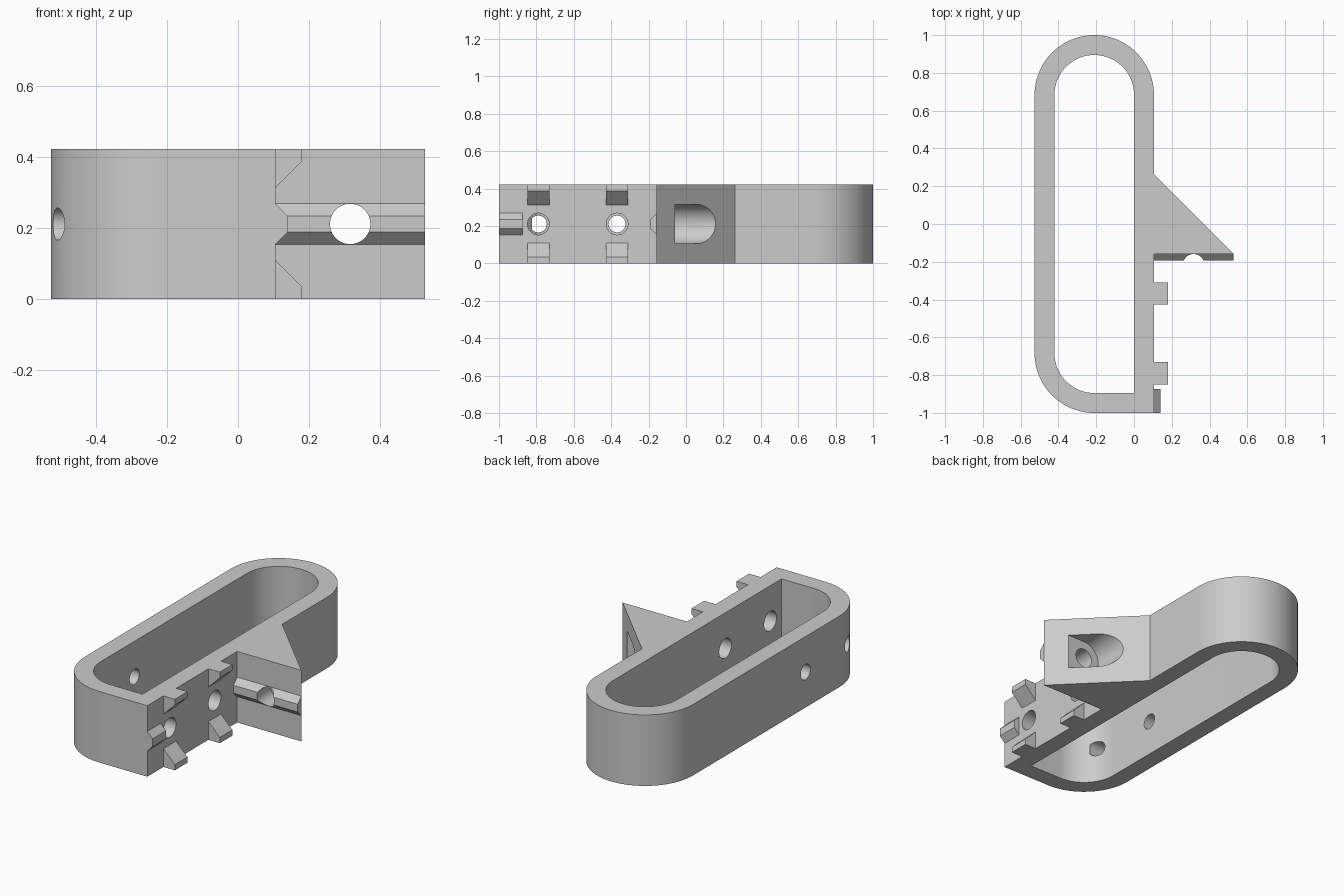
import bpy, bmesh
from math import sin, cos, radians

if "Cube" in bpy.data.objects:
    bpy.data.objects.remove(bpy.data.objects["Cube"], do_unlink=True)

# Work in millimetres from the part's corner, then scale and centre
LENGTH, WIDTH, HEIGHT = 190, 100, 40
SCALE = 2 / LENGTH
MID = HEIGHT / 2

grey = bpy.data.materials.new("plain grey")
grey.use_nodes = True
COLOUR = (0.6, 0.6, 0.6, 1)
grey.diffuse_color = COLOUR
grey.node_tree.nodes["Principled BSDF"].inputs["Base Color"].default_value = COLOUR


def arc(cx, cy, r, start, end, steps=32):
    angles = [radians(start + (end - start) * i / steps) for i in range(steps + 1)]
    return [(cx + r * cos(a), cy + r * sin(a)) for a in angles]


def prism(name, outline, axis, lo, hi):
    """Extrude a 2D outline along an axis from lo to hi."""
    def place(p, t):
        a, b = p
        x, y, z = {"x": (t, a, b), "y": (a, t, b), "z": (a, b, t)}[axis]
        return ((x - WIDTH / 2) * SCALE, (y - LENGTH / 2) * SCALE, z * SCALE)

    bm = bmesh.new()
    low = [bm.verts.new(place(p, lo)) for p in outline]
    high = [bm.verts.new(place(p, hi)) for p in outline]
    bm.faces.new(low)
    bm.faces.new(high)
    for i in range(len(outline)):
        j = (i + 1) % len(outline)
        bm.faces.new((low[i], low[j], high[j], high[i]))
    bmesh.ops.recalc_face_normals(bm, faces=bm.faces)
    mesh = bpy.data.meshes.new(name)
    bm.to_mesh(mesh)
    bm.free()
    mesh.materials.append(grey)
    obj = bpy.data.objects.new(name, mesh)
    bpy.context.collection.objects.link(obj)
    return obj


def activate(obj):
    bpy.ops.object.select_all(action="DESELECT")
    obj.select_set(True)
    bpy.context.view_layer.objects.active = obj


def cut(targets, cutter):
    cutter.hide_render = True
    for obj in targets:
        activate(obj)
        mod = obj.modifiers.new("cut", "BOOLEAN")
        mod.operation = "DIFFERENCE"
        mod.solver = "EXACT"
        mod.object = cutter
        bpy.ops.object.modifier_apply(modifier=mod.name)
    bpy.data.objects.remove(cutter, do_unlink=True)


def circle(cx, cy, r):
    return arc(cx, cy, r, 0, 360, 40)[:-1]


# Frame with the triangular bracket in the same outline
outline = ([(60, 0), (60, 80), (100, 80), (60, 120)]
           + arc(30, 160, 30, 0, 180, 48) + arc(30, 30, 30, 180, 270, 24))
frame = prism("frame_and_bracket", outline, "z", 0, HEIGHT)

# Long inner opening, square at one front corner
opening = ([(50, 10)] + arc(30, 160, 20, 0, 180, 48)
           + arc(30, 30, 20, 180, 270, 24))
cut([frame], prism("opening_cutter", opening, "z", -5, HEIGHT + 5))

# Locating ridge on the bracket and matching key on the wall
BASE, TIP, RISE = 5.5, 2.2, 3.3
ridge = prism("bracket_ridge", [(80, MID - BASE), (80, MID + BASE),
                                (80 - RISE, MID + TIP), (80 - RISE, MID - TIP)],
              "x", 60, 100)
key = prism("wall_key", [(60, MID - BASE), (60, MID + BASE),
                         (60 + RISE, MID + TIP), (60 + RISE, MID - TIP)],
            "y", 0, 12)

# Bolt hole through bracket and ridge, with a pocket open to the slope
cut([frame, ridge], prism("bolt_cutter", circle(80, MID, 5.4), "y", 70, 95))
pocket = arc(80, MID, 10, 90, 270) + [(115, MID - 10), (115, MID + 10)]
cut([frame], prism("pocket_cutter", pocket, "y", 89.3, 125))

# Wall holes and the sloped teeth above and below them
parts = [frame, ridge, key]
for place, y in (("front", 20), ("rear", 60)):
    cut([frame], prism("wall_hole_cutter", circle(y, MID, 5.5), "x", 45, 65))
    cut([frame], prism("far_hole_cutter", circle(y, MID, 4.3), "x", -5, 15))
    for level, flip in (("lower", False), ("upper", True)):
        side = [(60, 0), (67.1, 0), (67.1, 3.2), (60, 10.3)]
        if flip:
            side = [(x, HEIGHT - z) for x, z in side]
        parts.append(prism(f"{place}_{level}_tooth", side, "y", y - 5.6, y + 5.6))

for obj in parts:
    activate(obj)
    bpy.ops.object.shade_smooth_by_angle(angle=radians(30))
